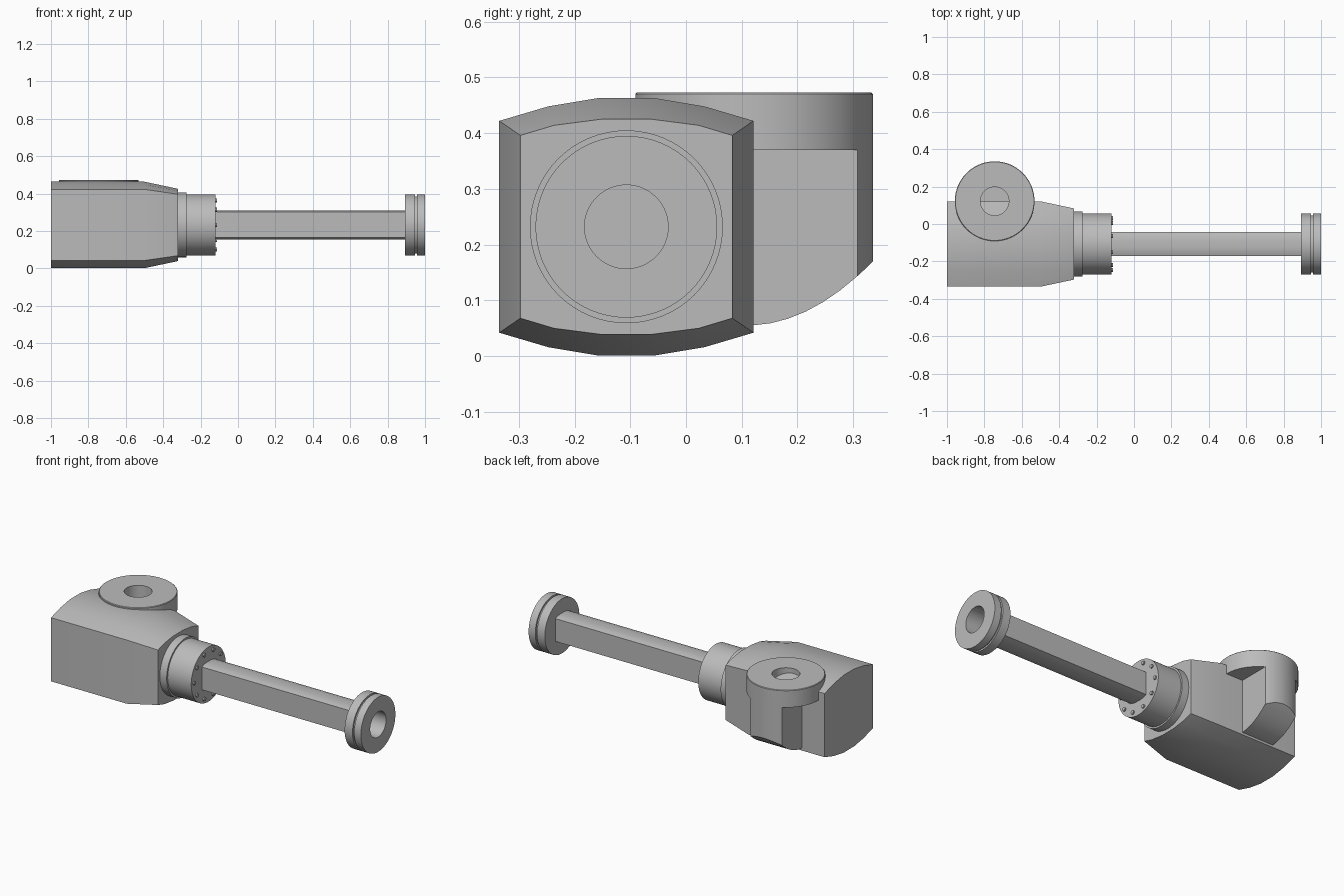
import bpy, bmesh
from math import sin, cos, pi, radians, sqrt

cube = bpy.data.objects.get("Cube")
if cube:
    bpy.data.objects.remove(cube, do_unlink=True)

steel = bpy.data.materials.new("steel_grey")
steel.use_nodes = True
GREY = (0.5, 0.5, 0.5, 1)
steel.diffuse_color = GREY
steel.node_tree.nodes["Principled BSDF"].inputs["Base Color"].default_value = GREY

AXIS_Y, AXIS_Z = -0.107, 0.232      # centre line of the rod
PIN_X, PIN_Y, PIN_R = -0.745, 0.122, 0.213


def loft(name, sections):
    """Skin equal-length closed sections and cap both ends."""
    bm = bmesh.new()
    loops = [[bm.verts.new(p) for p in s] for s in sections]
    n = len(loops[0])
    for a, b in zip(loops, loops[1:]):
        for i in range(n):
            j = (i + 1) % n
            bm.faces.new((a[i], a[j], b[j], b[i]))
    bm.faces.new(loops[0][::-1])
    bm.faces.new(loops[-1])
    bmesh.ops.recalc_face_normals(bm, faces=bm.faces)
    mesh = bpy.data.meshes.new(name)
    bm.to_mesh(mesh)
    bm.free()
    mesh.materials.append(steel)
    obj = bpy.data.objects.new(name, mesh)
    bpy.context.collection.objects.link(obj)
    bpy.ops.object.select_all(action='DESELECT')
    obj.select_set(True)
    bpy.context.view_layer.objects.active = obj
    bpy.ops.object.shade_smooth_by_angle(angle=radians(30))
    return obj


def ring_x(x, r, y=AXIS_Y, z=AXIS_Z, n=64):
    return [(x, y + r * cos(2 * pi * i / n), z + r * sin(2 * pi * i / n)) for i in range(n)]


def ring_z(z, r, n=64):
    return [(PIN_X + r * cos(2 * pi * i / n), PIN_Y + r * sin(2 * pi * i / n), z) for i in range(n)]


def barrel(x, quarter):
    """Section with flat sides and bowed top and bottom, mirrored from one quarter."""
    right = quarter + [(y, -z) for y, z in reversed(quarter)]
    outline = right + [(-y, -z) for y, z in right]
    return [(x, AXIS_Y + y, AXIS_Z + z) for y, z in outline]


# Main housing with a tapered nose
wide = [(0.05, 0.231), (0.14, 0.216), (0.228, 0.19)]
nose = [(0.045, 0.193), (0.13, 0.182), (0.19, 0.164)]
loft("housing", [barrel(-1, wide), barrel(-0.5, wide), barrel(-0.32, nose)])

# Stepped neck
loft("neck_collar", [ring_x(-0.34, 0.173), ring_x(-0.275, 0.173)])
loft("neck", [ring_x(-0.3, 0.163), ring_x(-0.12, 0.163)])

# Bolt circle on the neck face
for k in range(10):
    a = 2 * pi * k / 10
    y, z = AXIS_Y + 0.138 * cos(a), AXIS_Z + 0.138 * sin(a)
    loft("neck_bolt", [ring_x(x, 0.011, y, z, 12) for x in (-0.13, -0.112)])

# Rod with flat sides
rod = [(0.02, 0.078), (0.043, 0.075), (0.063, 0.068)]
loft("rod", [barrel(-0.2, rod), barrel(0.896, rod)])

# End flange: grooved rim and blind bore
flange = [(0.893, 0.163), (0.945, 0.163), (0.945, 0.153), (0.956, 0.153),
          (0.956, 0.163), (1.0, 0.163), (1.0, 0.075), (0.9, 0.075)]
loft("end_flange", [ring_x(x, r) for x, r in flange])

# Pin boss: upright disc with blind hole
boss = [(0.37, PIN_R), (0.47, PIN_R), (0.473, PIN_R - 0.003), (0.473, 0.076), (0.375, 0.076)]
loft("pin_boss", [ring_z(z, r) for z, r in boss])

# Bracket under the boss: flat sides, rounded back, curved underside
HALF = 0.104
start = PIN_Y + sqrt(PIN_R ** 2 - HALF ** 2)
stations = [(0.0, HALF)]
stations += [(0.12 + (start - 0.12) * t / 6, HALF) for t in range(7)]
for t in range(1, 9):
    w = max(HALF * cos(t / 8 * pi / 2), 0.002)
    stations.append((PIN_Y + sqrt(PIN_R ** 2 - w ** 2), w))
sections = []
for y, w in stations:
    low = 0.055 + 2.27 * max(y - 0.11, 0) ** 2
    sections.append([(PIN_X - w, y, low), (PIN_X + w, y, low),
                     (PIN_X + w, y, 0.372), (PIN_X - w, y, 0.372)])
loft("bracket", sections)
